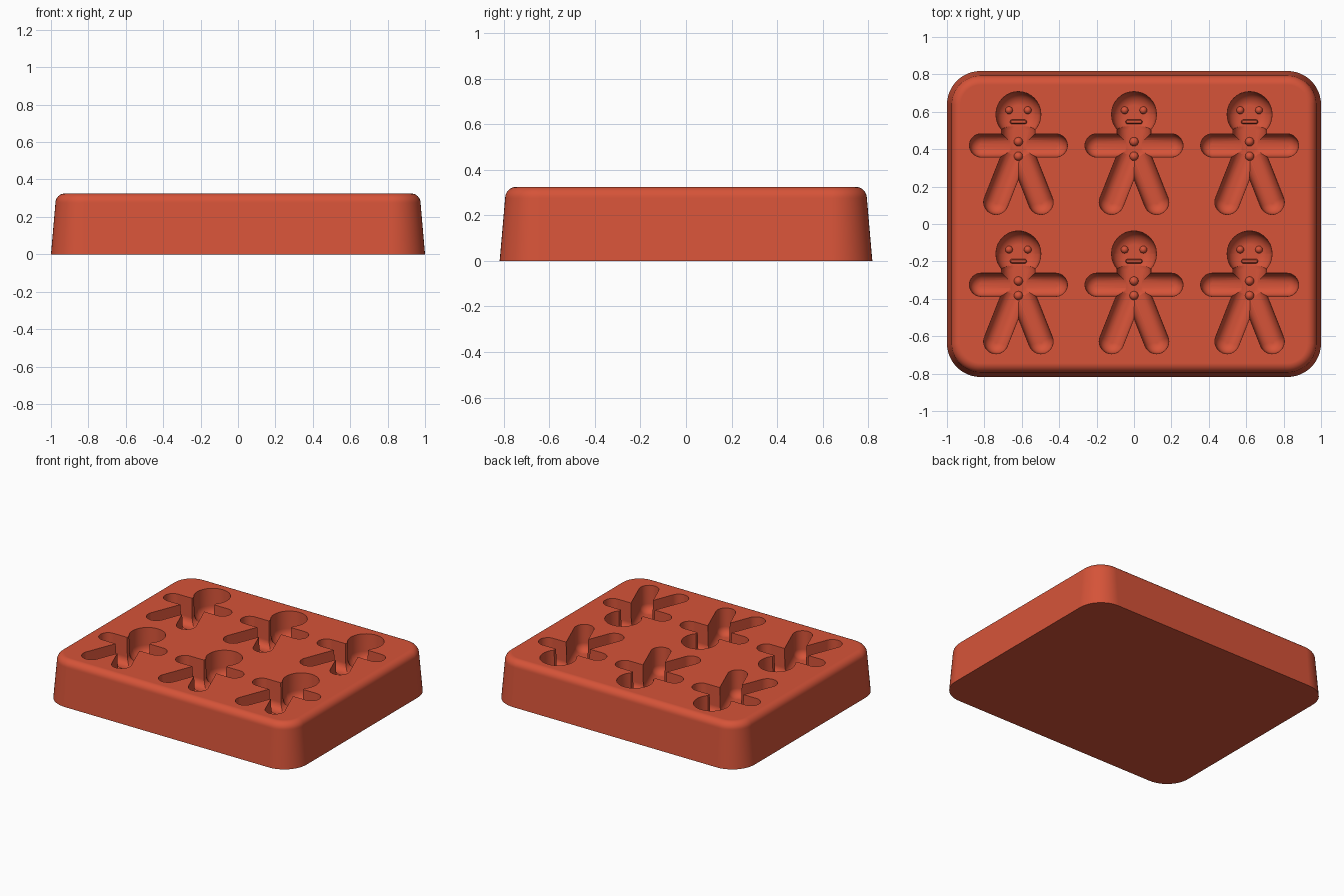
import bpy, bmesh, math
from mathutils import Vector

cube = bpy.data.objects.get("Cube")
if cube:
    bpy.data.objects.remove(cube, do_unlink=True)

HEIGHT = 0.325
FLOOR = 0.13

red = bpy.data.materials.new("terracotta_red")
RED = (0.67, 0.087, 0.04, 1)
red.diffuse_color = RED
red.use_nodes = True
red.node_tree.nodes["Principled BSDF"].inputs["Base Color"].default_value = RED


def make_object(name, bm):
    bmesh.ops.recalc_face_normals(bm, faces=bm.faces)
    mesh = bpy.data.meshes.new(name)
    bm.to_mesh(mesh)
    bm.free()
    obj = bpy.data.objects.new(name, mesh)
    obj.data.materials.append(red)
    bpy.context.collection.objects.link(obj)
    return obj


def loft(bm, rings):
    """Closed solid through matching rings of points."""
    loops = [[bm.verts.new(p) for p in ring] for ring in rings]
    n = len(loops[0])
    for a, b in zip(loops, loops[1:]):
        for i in range(n):
            j = (i + 1) % n
            bm.faces.new((a[i], a[j], b[j], b[i]))
    bm.faces.new(loops[0][::-1])
    bm.faces.new(loops[-1])


def rounded_rect(hx, hy, r, z, steps=12):
    pts = []
    for k, (sx, sy) in enumerate([(1, 1), (-1, 1), (-1, -1), (1, -1)]):
        for i in range(steps + 1):
            a = math.pi / 2 * (k + i / steps)
            pts.append((sx * (hx - r) + r * math.cos(a), sy * (hy - r) + r * math.sin(a), z))
    return pts


def stadium(p0, p1, r, z, steps=16):
    p0, p1 = Vector(p0), Vector(p1)
    d = p1 - p0
    heading = math.atan2(d.y, d.x)
    pts = []
    for centre, start in ((p1, heading - math.pi / 2), (p0, heading + math.pi / 2)):
        for i in range(steps + 1):
            a = start + math.pi * i / steps
            pts.append((centre.x + r * math.cos(a), centre.y + r * math.sin(a), z))
    return pts


def pocket(bm, p0, p1, r, fillet, floor, top):
    """Straight-walled slot with a rounded floor."""
    rings = [stadium(p0, p1, r, top), stadium(p0, p1, r, HEIGHT - 0.003)]
    steps = 7
    for i in range(steps + 1):
        a = math.pi / 2 * i / steps
        rings.append(stadium(p0, p1, r - 0.003 - fillet * (1 - math.cos(a)),
                             floor + fillet * (1 - math.sin(a))))
    loft(bm, rings)


def dome(bm, x, y, r, stretch=1.0):
    made = bmesh.ops.create_uvsphere(bm, u_segments=16, v_segments=10, radius=r)["verts"]
    for v in made:
        v.co.x = v.co.x * stretch + x
        v.co.y += y
        v.co.z += FLOOR + 0.004


# Tray block with drafted sides and a rounded top rim
bm = bmesh.new()
rings = [rounded_rect(1.0, 0.818, 0.18, 0)]
rim, steps = 0.05, 8
for i in range(steps + 1):
    a = math.pi / 2 * i / steps
    inset = 0.024 + rim * (1 - math.cos(a))
    rings.append(rounded_rect(1 - inset, 0.818 - inset, 0.18 - inset,
                              HEIGHT - rim * (1 - math.sin(a))))
loft(bm, rings)
tray = make_object("tray", bm)

# Figure-shaped pockets and the raised details on their floors
cutter_bm, detail_bm = bmesh.new(), bmesh.new()
for cx in (-0.618, 0, 0.618):
    for cy in (0, -0.745):
        def at(x, y):
            return (cx + x, cy + y)
        # head, body, arms
        pocket(cutter_bm, at(0, 0.584), at(0, 0.588), 0.12, 0.07, FLOOR, 0.40)
        pocket(cutter_bm, at(0, 0.50), at(0, 0.405), 0.09, 0.06, FLOOR + 0.002, 0.41)
        pocket(cutter_bm, at(-0.2, 0.42), at(0.2, 0.42), 0.062, 0.052, FLOOR + 0.004, 0.42)
        # legs
        for side in (-1, 1):
            pocket(cutter_bm, at(side * 0.002, 0.415), at(side * 0.12, 0.117), 0.066, 0.054,
                   FLOOR + 0.007 + side * 0.001, 0.44 + side * 0.01)
        # eyes, buttons, mouth
        for side in (-1, 1):
            dome(detail_bm, *at(side * 0.05, 0.608), 0.02)
        for y in (0.44, 0.362):
            dome(detail_bm, *at(0, y), 0.024)
        loft(detail_bm, [stadium(at(-0.033, 0.546), at(0.033, 0.546), r, FLOOR + z, 8)
                         for r, z in ((0.012, -0.01), (0.012, 0.012), (0.007, 0.018))])

cutter = make_object("pocket_cutter", cutter_bm)
cutter.hide_render = True
details = make_object("faces_and_buttons", detail_bm)

# Cut the pockets
cut = tray.modifiers.new("pockets", "BOOLEAN")
cut.operation = "DIFFERENCE"
cut.solver = "EXACT"
cut.use_self = True
cut.object = cutter
bpy.context.view_layer.update()
bpy.context.view_layer.objects.active = tray
bpy.ops.object.modifier_apply(modifier=cut.name)
bpy.data.objects.remove(cutter, do_unlink=True)

# Smooth shading with crisp pocket edges
for obj in (tray, details):
    bpy.ops.object.select_all(action="DESELECT")
    obj.select_set(True)
    bpy.context.view_layer.objects.active = obj
    bpy.ops.object.shade_smooth_by_angle(angle=math.radians(35))
weighted = tray.modifiers.new("weighted_normals", "WEIGHTED_NORMAL")
weighted.keep_sharp = True
